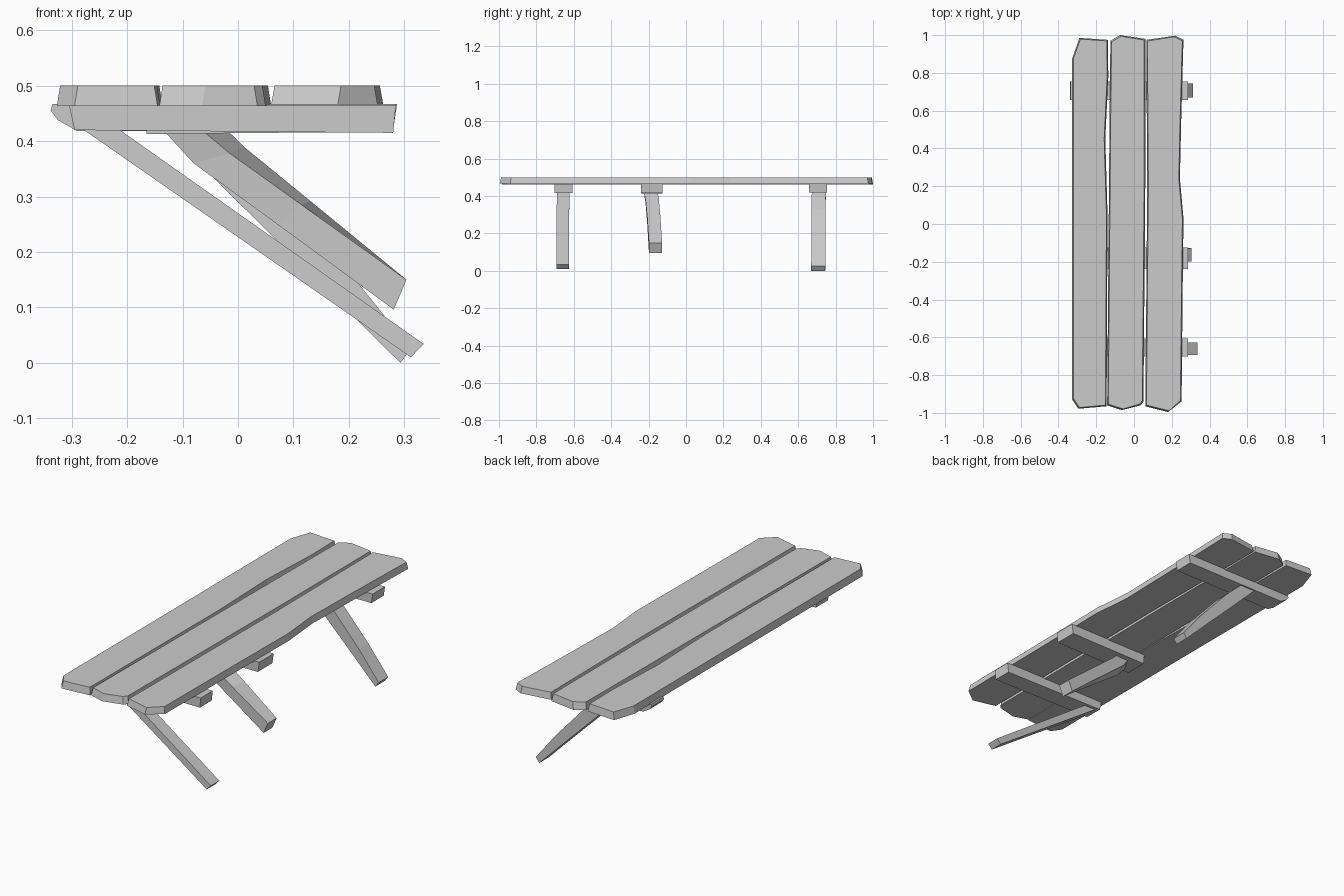
import bpy
import bmesh
from mathutils import Vector

default = bpy.data.objects.get("Cube")
if default:
    bpy.data.objects.remove(default, do_unlink=True)

wood = bpy.data.materials.new("grey_wood")
wood.use_nodes = True
grey = (0.6, 0.6, 0.6, 1)
wood.diffuse_color = grey
wood.node_tree.nodes["Principled BSDF"].inputs["Base Color"].default_value = grey


def loft(name, rings):
    """Skin a row of matching rings into one closed solid."""
    bm = bmesh.new()
    loops = [[bm.verts.new(point) for point in ring] for ring in rings]
    count = len(loops[0])
    for low, high in zip(loops, loops[1:]):
        for i in range(count):
            j = (i + 1) % count
            bm.faces.new((low[i], low[j], high[j], high[i]))
    bm.faces.new(loops[0])
    bm.faces.new(loops[-1])
    bmesh.ops.recalc_face_normals(bm, faces=bm.faces[:])
    mesh = bpy.data.meshes.new(name)
    bm.to_mesh(mesh)
    bm.free()
    mesh.materials.append(wood)
    obj = bpy.data.objects.new(name, mesh)
    bpy.context.collection.objects.link(obj)
    return obj


def plank(name, outline, bottom, top=0.5, inset=0.006):
    """Worn board: the top outline is drawn in a little from the bottom one."""
    mid = sum((Vector(p) for p in outline), Vector((0, 0))) / len(outline)
    lower = [(x, y, bottom) for x, y in outline]
    upper = [(x - inset * (1 if x > mid.x else -1),
              y - inset * (1 if y > mid.y else -1) * (abs(y) > 0.9), top)
             for x, y in outline]
    loft(name, [lower, upper])


def beam(name, profile, y, width):
    """Cross batten: a side profile in x and z, run through its width."""
    loft(name, [[(x, y + side * width / 2, z) for x, z in profile]
                for side in (-1, 1)])


def leg(name, sections, y_top, y_foot, width, tilts):
    """Leaning leg: each section gives its upper and lower edge in x and z."""
    rings = []
    for i, ((ux, uz), (lx, lz)) in enumerate(sections):
        y = y_top + (y_foot - y_top) * i / (len(sections) - 1)
        front, back, lift = y - width / 2, y + width / 2, tilts[i]
        rings.append([(ux, front, uz), (ux + lift, back, uz + lift / 2),
                      (lx + lift, back, lz + lift / 2), (lx, front, lz)])
    loft(name, rings)


# Three worn top boards
plank("right_plank", [
    (-.327, .875), (-.29, .985), (-.138, .975), (-.136, .78), (-.152, .45),
    (-.14, .05), (-.145, -.965), (-.295, -.978), (-.327, -.93)], .463)
plank("middle_plank", [
    (-.125, .97), (-.075, 1), (.06, .98), (.06, .24), (.05, -.94),
    (.035, -.96), (-.065, -.985), (-.142, -.96), (-.13, .5)], .463)
plank("left_plank", [
    (.065, .975), (.22, .997), (.262, .975), (.25, .55), (.243, .24),
    (.262, .03), (.257, -.4), (.252, -.94), (.18, -.995), (.06, -.965),
    (.07, .2)], .466)

# Cross battens under the boards
beam("front_beam", [(-.305, .465), (.285, .465), (.28, .415), (-.295, .42)],
     -.655, .095)
beam("middle_beam", [(-.17, .467), (.285, .467), (.278, .417), (-.165, .413)],
     -.182, .115)
beam("back_beam", [(-.335, .467), (.287, .467), (.28, .42), (-.29, .418),
                   (-.325, .438), (-.338, .455)], .706, .098)

# Leaning legs
leg("front_leg", [((-.22, .425), (-.285, .425)), ((.335, .034), (.312, .01))],
    -.657, -.66, .067, (0, 0))
leg("middle_leg", [((-.065, .42), (-.135, .42)), ((-.015, .378), (-.08, .36)),
                   ((.115, .285), (.075, .247)), ((.304, .15), (.281, .096))],
    -.19, -.163, .07, (.03, .025, .015, 0))
leg("back_leg", [((-.05, .425), (-.135, .425)), ((.05, .33), (0, .29)),
                 ((.2, .165), (.15, .142)), ((.312, .025), (.293, 0))],
    .71, .707, .075, (0, 0, 0, 0))
